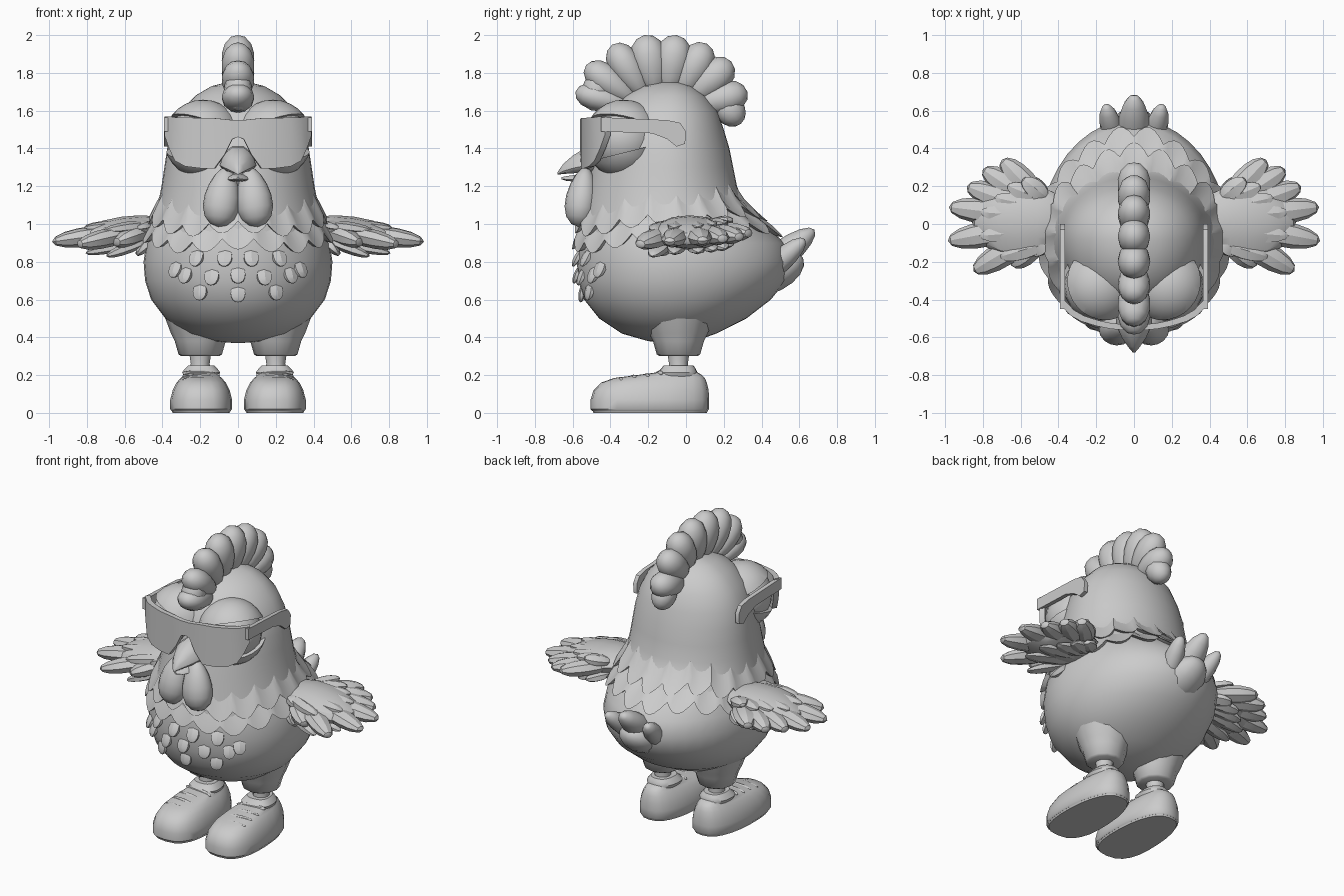
import bpy, bmesh, math
from mathutils import Vector, Matrix

if "Cube" in bpy.data.objects:
    bpy.data.objects.remove(bpy.data.objects["Cube"])

GREY = bpy.data.materials.new("plain grey")
GREY.diffuse_color = (0.6, 0.6, 0.6, 1)
GREY.use_nodes = True
GREY.node_tree.nodes["Principled BSDF"].inputs["Base Color"].default_value = GREY.diffuse_color


def finish(name, bm, mirror=False, angle=40):
    bmesh.ops.recalc_face_normals(bm, faces=bm.faces)
    me = bpy.data.meshes.new(name)
    bm.to_mesh(me)
    bm.free()
    ob = bpy.data.objects.new(name, me)
    me.materials.append(GREY)
    bpy.context.collection.objects.link(ob)
    bpy.ops.object.select_all(action='DESELECT')
    ob.select_set(True)
    bpy.context.view_layer.objects.active = ob
    bpy.ops.object.shade_smooth_by_angle(angle=math.radians(angle))
    if mirror:
        ob.modifiers.new("mirror", 'MIRROR')
    return ob


def loft(bm, rings, closed=True, caps=True):
    rows = [[bm.verts.new(p) for p in r] for r in rings]
    n = len(rows[0])
    for a, b in zip(rows, rows[1:]):
        for i in range(n if closed else n - 1):
            j = (i + 1) % n
            bm.faces.new((a[i], a[j], b[j], b[i]))
    if caps:
        bm.faces.new(rows[0])
        bm.faces.new(rows[-1])


def blob(bm, p0, p1, w, t, side=(0, 1, 0), seg=12, taper=0.0):
    """Ellipsoid from p0 to p1, half width w along side, half thickness t."""
    p0, p1 = Vector(p0), Vector(p1)
    d = (p1 - p0).normalized()
    s = Vector(side)
    s = (s - d * s.dot(d)).normalized()
    u = d.cross(s)
    vs = bmesh.ops.create_uvsphere(bm, u_segments=seg, v_segments=8, radius=1)['verts']
    for v in vs:
        x, y, z = v.co
        k = 1 + taper * z
        v.co = (p0 + p1) / 2 + d * z * (p1 - p0).length / 2 + s * x * w * k + u * y * t * k


# Body profile: z, half width, front y, back y
KEYS = [(.37, .02, -.10, -.06), (.38, .14, -.2, .05), (.42, .27, -.34, .16), (.5, .385, -.46, .32),
        (.6, .46, -.54, .45), (.7, .492, -.57, .53), (.8, .5, -.578, .555), (.9, .485, -.572, .52),
        (1, .45, -.555, .42), (1.1, .425, -.54, .31), (1.2, .405, -.52, .27), (1.3, .39, -.5, .25),
        (1.4, .375, -.475, .23), (1.5, .35, -.45, .2), (1.6, .3, -.4, .165), (1.68, .225, -.32, .1),
        (1.73, .14, -.23, .03), (1.757, .03, -.11, -.05)]
CY = -.08


def skin(z, a, off=0):
    """Point on the body at height z and angle a, pushed out by off."""
    for k0, k1 in zip(KEYS, KEYS[1:]):
        if z <= k1[0]:
            break
    f = (z - k0[0]) / (k1[0] - k0[0])
    rx, yf, yb = (k0[i] + (k1[i] - k0[i]) * f for i in (1, 2, 3))
    s = math.sin(a)
    ry = (yb - CY) if s > 0 else (CY - yf)
    return Vector(((rx + off) * math.cos(a), CY + (ry + off) * s, z))


bm = bmesh.new()
loft(bm, [[skin(k[0], math.tau * i / 40) for i in range(40)] for k in KEYS])
finish("body", bm, angle=60)


# Scalloped feather collars, lower at the front than at the back
def collar(name, z_front, z_back, height, count, phase):
    n = count * 6
    rows = [[], [], [], []]
    for i in range(n):
        a = math.tau * i / n - math.pi / 2
        m = (1 - math.cos(a + math.pi / 2)) / 2
        zb = z_front + (z_back - z_front) * m
        zb -= .06 * abs(math.sin(math.pi * (i / 6 + phase))) - .03 + .015 * math.sin(a * 5)
        zt = zb + height
        for r, (z, o) in zip(rows, ((zt, -.01), (zb + height * .35, .018), (zb, .03), (zb + .015, -.02))):
            r.append(skin(z, a, o))
    bm = bmesh.new()
    loft(bm, rows, caps=False)
    finish(name, bm, angle=35)


collar("upper_collar", .97, 1.06, .14, 19, 0)
collar("lower_collar", .88, .97, .14, 19, .5)

# Loose chest feathers
bm = bmesh.new()
for x, z in ((.28, .73), (.21, .64), (.14, .72), (0, .73), (0, .63), (.33, .76), (.07, .82), (.22, .82)):
    for sx in ((1, -1) if x else (1,)):
        a = -math.pi / 2 + sx * math.asin(x / .5)
        top, tip = skin(z + .05, a, -.02), skin(z - .045, a, .03)
        tan = Vector((-math.sin(a), math.cos(a), 0))
        blob(bm, top, tip, .045, .018, tan, 6)
finish("chest_feathers", bm, angle=25)

# Tail feathers
bm = bmesh.new()
blob(bm, (0, .36, .72), (0, .68, .97), .085, .075, (1, 0, 0), taper=-.1)
for s in (1, -1):
    blob(bm, (s * .08, .36, .68), (s * .15, .63, .92), .06, .06, (1, 0, 0))
blob(bm, (0, .3, .66), (0, .62, .82), .13, .1, (1, 0, 0))
finish("tail", bm)

# Comb: fan of lobes
bm = bmesh.new()
for y, z, r in ((-.585, 1.70, .07), (-.53, 1.84, .08), (-.39, 1.95, .085), (-.22, 2.0, .095),
                (-.05, 2.0, .095), (.11, 1.955, .09), (.24, 1.86, .09), (.325, 1.7, .085)):
    blob(bm, (0, -.12 + (y + .12) * .35, 1.6 + (z - 1.6) * .2), (0, y, z), .085, r, (1, 0, 0), taper=.25)
blob(bm, (0, .17, 1.68), (0, .29, 1.53), .075, .08, (1, 0, 0))
blob(bm, (0, -.44, 1.82), (0, -.5, 1.6), .075, .08, (1, 0, 0))
finish("comb", bm)

# Eyes with upper and lower lids
EYE = Vector((.185, -.33, 1.45))
bm = bmesh.new()
bmesh.ops.create_uvsphere(bm, u_segments=20, v_segments=12, radius=.185, matrix=Matrix.Translation(EYE))
finish("eye", bm, True)
for name, nrm, off in (("upper_lid", (-.35, .25, 1), .06), ("lower_lid", (0, .25, -1), .07)):
    bm = bmesh.new()
    bmesh.ops.create_uvsphere(bm, u_segments=24, v_segments=14, radius=.208, matrix=Matrix.Translation(EYE))
    n = Vector(nrm).normalized()
    cut = bmesh.ops.bisect_plane(bm, geom=bm.verts[:] + bm.edges[:] + bm.faces[:], plane_co=EYE + n * off,
                                 plane_no=n, clear_inner=True)
    bmesh.ops.contextual_create(bm, geom=[e for e in cut['geom_cut'] if isinstance(e, bmesh.types.BMEdge)])
    finish(name, bm, True)

# Beak
def beak(name, rows):
    bm = bmesh.new()
    loft(bm, [[(w * math.cos(t), y, z + h * math.sin(t) * (1 if math.sin(t) > 0 else .4))
               for t in (math.tau * i / 10 for i in range(10))] for y, z, w, h in rows])
    finish(name, bm)


beak("upper_beak", ((-.42, 1.31, .10, .11), (-.53, 1.31, .095, .1), (-.6, 1.295, .065, .07),
                    (-.65, 1.28, .032, .04), (-.68, 1.265, .006, .01)))
beak("lower_beak", ((-.42, 1.24, .08, .03), (-.56, 1.235, .07, .03), (-.63, 1.235, .04, .02),
                    (-.66, 1.24, .006, .008)))

# Wattles
bm = bmesh.new()
blob(bm, (.06, -.53, 1.3), (.105, -.57, .985), .095, .085, (1, 0, 0), 16, .25)
finish("wattle", bm, True)

# Wraparound sunglasses: lens columns x, y, top z, bottom z
COLS = [(0, -.56, 1.55, 1.46), (.03, -.56, 1.55, 1.45), (.07, -.56, 1.555, 1.37), (.125, -.555, 1.56, 1.295),
        (.2, -.54, 1.56, 1.295), (.28, -.515, 1.565, 1.305), (.335, -.485, 1.565, 1.335),
        (.365, -.455, 1.57, 1.4), (.39, -.43, 1.57, 1.47)]
cols = [(-x, y, t, b) for x, y, t, b in COLS[:0:-1]] + COLS
bm = bmesh.new()
loft(bm, [[(x, y, t), (x, y, b), (x * .95, y + .03, b), (x * .95, y + .03, t)] for x, y, t, b in cols])
finish("sunglass_lens", bm)
bm = bmesh.new()
arm = [(-.45, 1.565), (-.1, 1.55), (-.03, 1.535), (0, 1.49), (-.005, 1.425), (-.05, 1.41), (-.1, 1.45),
       (-.18, 1.48), (-.45, 1.49)]
loft(bm, [[(x, y, z) for y, z in arm] for x in (.365, .392)])
finish("sunglass_arm", bm, True)

# Wings: flattened core with a fan of feathers and a shorter covering row
bm = bmesh.new()
blob(bm, (.34, .02, .99), (.86, .02, .92), .2, .085)
TIPS = [(.70, .34, .95), (.80, .29, .93), (.885, .2, .92), (.98, .09, .91), (.985, -.09, .905),
        (.85, -.25, .89), (.65, -.22, .9)]
for x, y, z in TIPS:
    blob(bm, (.44 + (x - .6) * .25, y * .25 + .015, .97), (x, y, z), .068, .05, seg=8, taper=.15)
for x, y, z in TIPS:
    blob(bm, (.46, y * .4, 1.0), (x * .8 + .03, y * .7, z + .075), .055, .03, seg=6)
    blob(bm, (.46, y * .4, .92), (x * .82, y * .72, z - .06), .055, .03, seg=6)
finish("wing", bm, True, 30)

# Thighs and shanks
for name, rows in (("thigh", ((.5, .185), (.42, .155), (.38, .135), (.31, .115), (.3, .1))),
                   ("shank", ((.33, .06), (.26, .05), (.2, .06)))):
    bm = bmesh.new()
    loft(bm, [[(.2 + r * math.cos(t), -.04 + r * math.sin(t), z) for t in (math.tau * i / 12 for i in range(12))]
              for z, r in rows])
    finish(name, bm, True)

# Shoes: rings of height, toe y, heel y, half width
def shoe_ring(z, toe, heel, w, n=24):
    c, h = (toe + heel) / 2, (heel - toe) / 2
    pts = []
    for i in range(n):
        a = math.tau * i / n
        s, k = math.sin(a), math.cos(a)
        x = w * math.copysign(abs(k) ** .75, k) * (1 - .12 * s)
        pts.append((.195 + x, c + h * math.copysign(abs(s) ** .85, s), z))
    return pts


bm = bmesh.new()
loft(bm, [shoe_ring(*r) for r in ((.01, -.495, .115, .155), (.02, -.505, .122, .163), (.07, -.505, .122, .163),
                                  (.12, -.49, .12, .15), (.16, -.45, .11, .13), (.185, -.38, .1, .108),
                                  (.2, -.26, .085, .09), (.215, -.15, .06, .085))])
loft(bm, [shoe_ring(*r) for r in ((0, -.49, .11, .15), (.012, -.495, .115, .155))])
finish("shoe", bm, True)
bm = bmesh.new()
loft(bm, [shoe_ring(*r) for r in ((.19, -.15, .06, .09), (.215, -.15, .06, .1), (.235, -.13, .05, .085),
                                  (.25, -.12, .04, .07))])
finish("shoe_collar", bm, True)

# Laces across the instep
bm = bmesh.new()
for y, z in ((-.36, .18), (-.29, .192), (-.22, .2), (-.15, .215)):
    blob(bm, (.095, y, z - .015), (.295, y + .02, z - .005), .022, .02, (0, 1, 0), 8)
finish("laces", bm, True)
